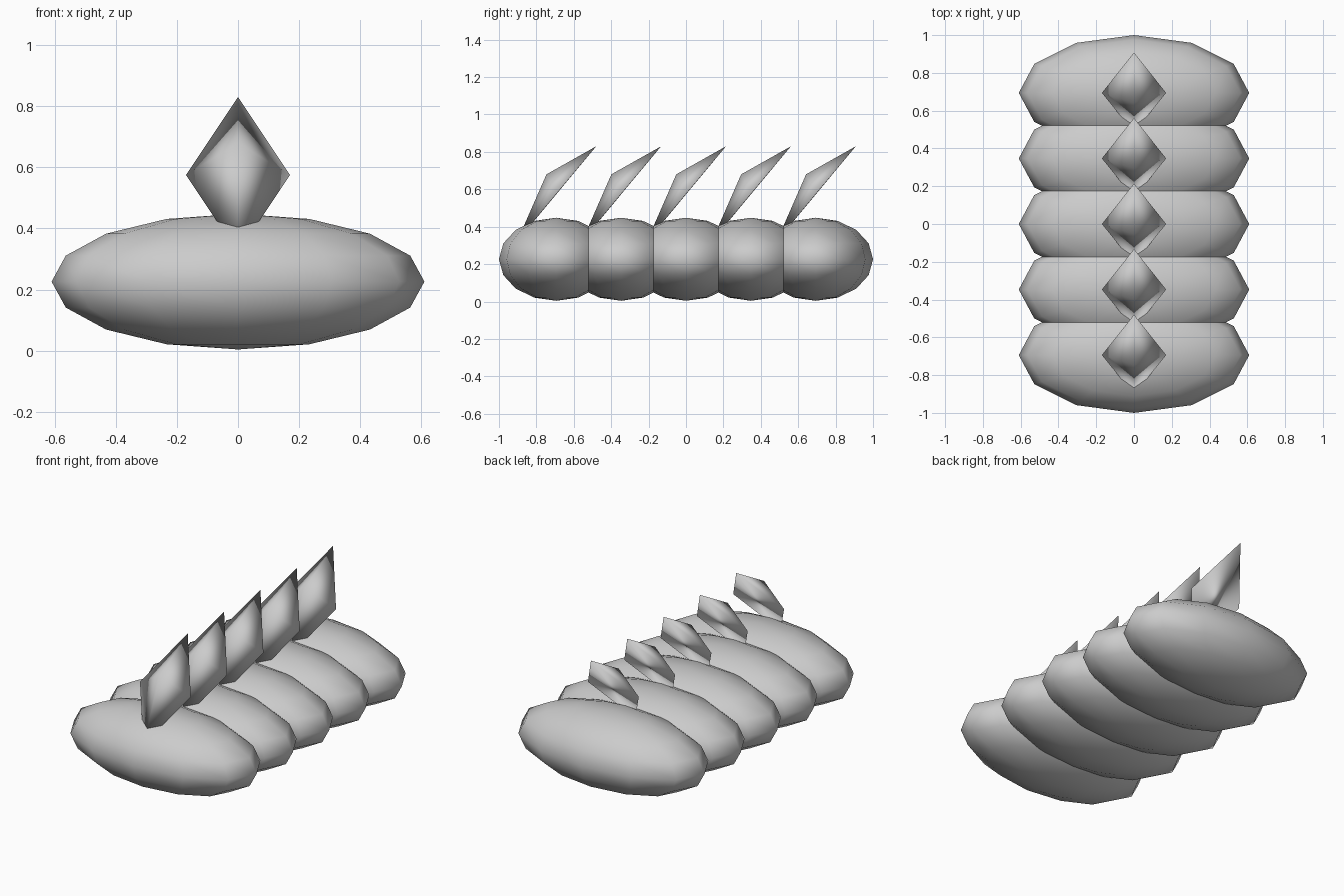
import bpy, bmesh
from mathutils import Matrix

if "Cube" in bpy.data.objects:
    bpy.data.objects.remove(bpy.data.objects["Cube"])

STEP = 0.347  # spacing of the body segments along y


def finish(name, bm, y):
    """Turn a bmesh into a smooth-shaded object placed along the body."""
    bmesh.ops.recalc_face_normals(bm, faces=bm.faces[:])
    for f in bm.faces:
        f.smooth = True
    mesh = bpy.data.meshes.new(name)
    bm.to_mesh(mesh)
    bm.free()
    ob = bpy.data.objects.new(name, mesh)
    ob.location.y = y
    bpy.context.collection.objects.link(ob)
    return ob


def body_segment(i, y):
    # wide low-poly ellipsoid
    bm = bmesh.new()
    bmesh.ops.create_uvsphere(bm, u_segments=12, v_segments=8, radius=1.0,
                              matrix=Matrix.Translation((0, 0, 0.226)) @ Matrix.Diagonal((0.61, 0.306, 0.222, 1)))
    finish(f"body_segment_{i}", bm, y)


def back_spine(i, y):
    # backward-leaning diamond pyramid, lower corner sunk into the body
    bm = bmesh.new()
    rim = [bm.verts.new(p) for p in ((0, -0.21, 0.32), (0.17, 0, 0.575),
                                     (0, 0.214, 0.83), (-0.17, 0, 0.575))]
    apex = bm.verts.new((0, -0.052, 0.68))
    bm.faces.new(rim)
    for k in range(4):
        bm.faces.new((rim[k], rim[(k + 1) % 4], apex))
    finish(f"back_spine_{i}", bm, y)


# five segments, each with a spine
for i in range(5):
    y = (i - 2) * STEP
    body_segment(i + 1, y)
    back_spine(i + 1, y)
